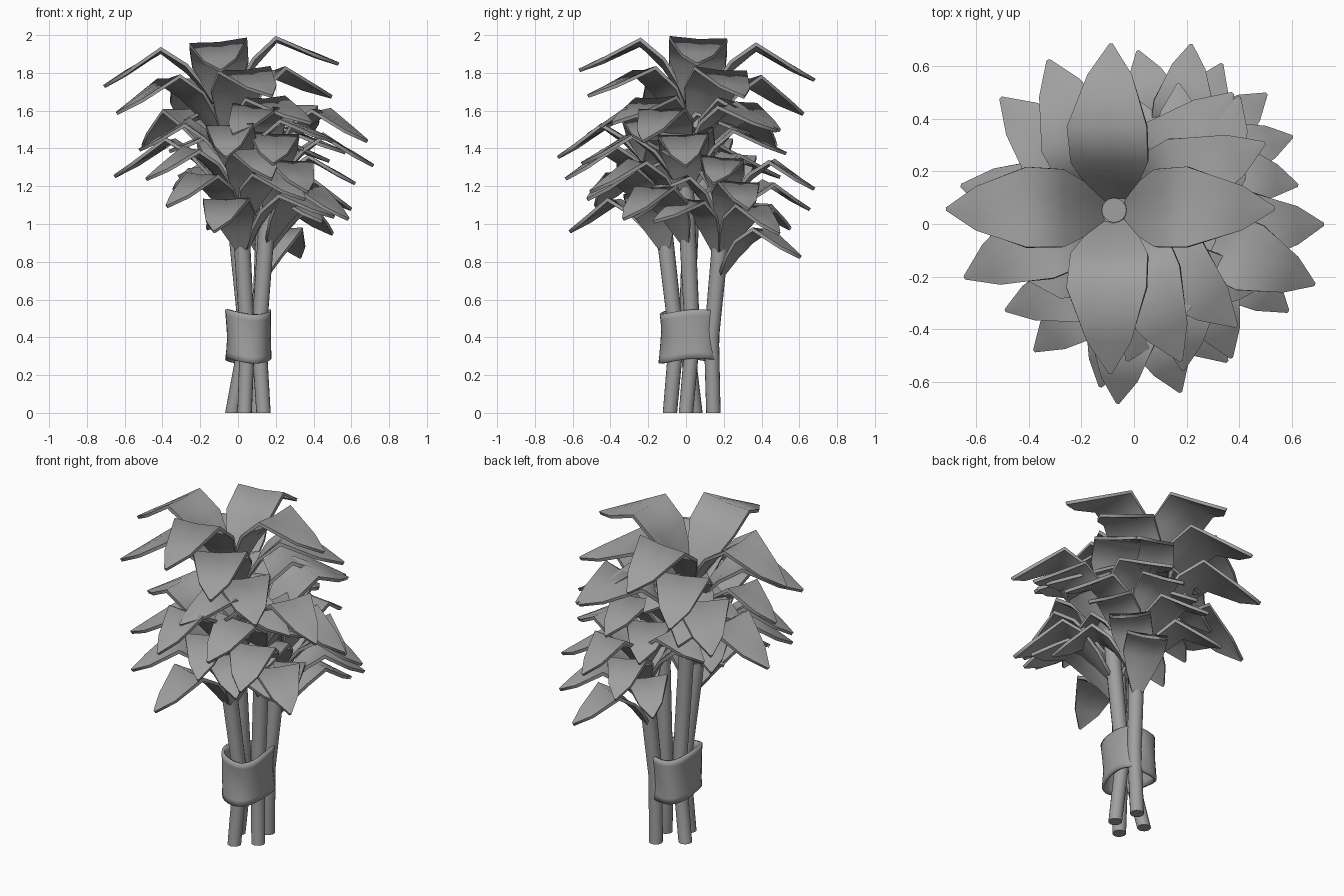
import bpy
import bmesh
from math import sin, cos, pi, radians
from mathutils import Vector, Matrix

cube = bpy.data.objects.get("Cube")
if cube:
    bpy.data.objects.remove(cube, do_unlink=True)

grey = bpy.data.materials.new("plain_grey")
grey.use_nodes = True
grey.diffuse_color = (0.35, 0.35, 0.35, 1)
grey.node_tree.nodes["Principled BSDF"].inputs["Base Color"].default_value = (0.35, 0.35, 0.35, 1)


def finish(bm, name, thickness=0.0, angle=30, subdivide=0):
    """Turn a bmesh into a shaded object, optionally thickened."""
    bmesh.ops.recalc_face_normals(bm, faces=bm.faces)
    mesh = bpy.data.meshes.new(name)
    bm.to_mesh(mesh)
    bm.free()
    mesh.materials.append(grey)
    obj = bpy.data.objects.new(name, mesh)
    bpy.context.collection.objects.link(obj)
    bpy.ops.object.select_all(action='DESELECT')
    obj.select_set(True)
    bpy.context.view_layer.objects.active = obj
    if subdivide:
        obj.modifiers.new("smooth", 'SUBSURF').levels = subdivide
    if thickness:
        mod = obj.modifiers.new("thickness", 'SOLIDIFY')
        mod.thickness = thickness
        mod.offset = 0
        mod.use_even_offset = True
    bpy.ops.object.shade_smooth_by_angle(angle=radians(angle))
    if thickness and not subdivide:
        # Keep the rims of thickened leaves crisp
        split = obj.modifiers.new("crisp_rims", 'EDGE_SPLIT')
        split.split_angle = radians(80)


def grid_faces(bm, rows):
    for a, b in zip(rows, rows[1:]):
        for i in range(len(a) - 1):
            bm.faces.new((a[i], a[i + 1], b[i + 1], b[i]))


# Leaf outline: distance from stem, height, half width, edge lift
LEAF = [(0.03, 0.0, 0.035, 0.0), (0.10, 0.12, 0.10, 0.02), (0.18, 0.225, 0.15, 0.03),
        (0.31, 0.345, 0.155, 0.01), (0.51, 0.255, 0.085, -0.01), (0.63, 0.19, 0.006, 0.0)]


def add_leaf(bm, matrix):
    rows = []
    for r, z, w, lift in LEAF:
        rows.append([bm.verts.new(matrix @ Vector((r, s * w, z + lift * abs(s))))
                     for s in (-1, -0.5, 0, 0.5, 1)])
    grid_faces(bm, rows)


def add_stem(name, points, radii):
    """Round stem through a few points, with level cuts."""
    bm = bmesh.new()
    n = 16
    rows = []
    for point, radius in zip(points, radii):
        row = [bm.verts.new(point + radius * Vector((cos(2 * pi * i / n), sin(2 * pi * i / n), 0)))
               for i in range(n)]
        rows.append(row + row[:1])
    grid_faces(bm, rows)
    bm.faces.new(rows[0][:n])
    bm.faces.new(rows[-1][:n])
    finish(bm, name)


# name, stem foot, point inside the wrap, stem top, leaf scale,
# then per tier: turn of the first leaf and which quarter turns carry a leaf
PLANTS = [
    ("tall", (-0.03, 0.05), (0.045, 0.0), (-0.07, 0.05, 1.60), 0.99,
     [(0, (0, 1, 2, 3)), (24, (0, 1, 2, 3)), (46, (0, 1, 3)), (80, (1, 3))]),
    ("right", (0.135, 0.0), (0.11, 0.035), (0.175, -0.01, 1.32), 0.86,
     [(-23, (0, 1, 2, 3)), (1, (0, 1, 2, 3)), (22, (1, 3)), (52, (3,))]),
    ("front", (0.035, -0.085), (0.05, -0.05), (0.0, -0.15, 1.26), 0.82,
     [(84, (0, 1, 2, 3)), (110, (0, 1, 2, 3)), (132, (0, 1, 2)), (164, (1, 2))]),
    ("back", (0.10, 0.145), (0.11, 0.135), (0.145, 0.20, 1.09), 0.75,
     [(82, (0, 1, 2, 3)), (106, (0, 1, 2, 3)), (130, (0, 2, 3)), (155, (3,))]),
]

for name, foot, grip, top, scale, tiers in PLANTS:
    foot, grip, top = Vector((*foot, 0)), Vector((*grip, 0.4)), Vector(top)
    axis = (top - grip).normalized()
    add_stem(name + "_stem", (foot, grip, top + axis * 0.06), (0.038, 0.04, 0.047))
    tilt = Vector((0, 0, 1)).rotation_difference(axis).to_matrix().to_4x4()
    # Spiralling tiers of leaves down each stem
    for tier, (turn, quarters) in enumerate(tiers):
        bm = bmesh.new()
        place = Matrix.Translation(top - axis * 0.16 * scale * tier) @ tilt
        for k in quarters:
            spin = Matrix.Rotation(radians(turn + 90 * k), 4, 'Z')
            add_leaf(bm, place @ spin @ Matrix.Scale(scale, 4))
        finish(bm, f"{name}_leaf_tier_{tier + 1}", thickness=0.018, angle=80)

# Wavy wrap that ties the stems together
bm = bmesh.new()
rows = []
count = 16
for level in range(5):
    t = level / 4
    row = []
    for i in range(count):
        a = 2 * pi * i / count
        swell = 1 + 0.04 * sin(3 * a + 4 * t) - 0.05 * sin(pi * t)
        squash = (abs(cos(a)) ** 3 + abs(sin(a)) ** 3) ** (-1 / 3)
        z = 0.275 + 0.26 * t + 0.015 * sin(2 * a + 1)
        row.append(bm.verts.new((0.055 + 0.115 * swell * squash * cos(a),
                                 0.02 + 0.155 * swell * squash * sin(a), z)))
    rows.append(row)
for a, b in zip(rows, rows[1:]):
    grid_faces(bm, [a + a[:1], b + b[:1]])
finish(bm, "wrap_band", thickness=0.015, angle=60, subdivide=1)
